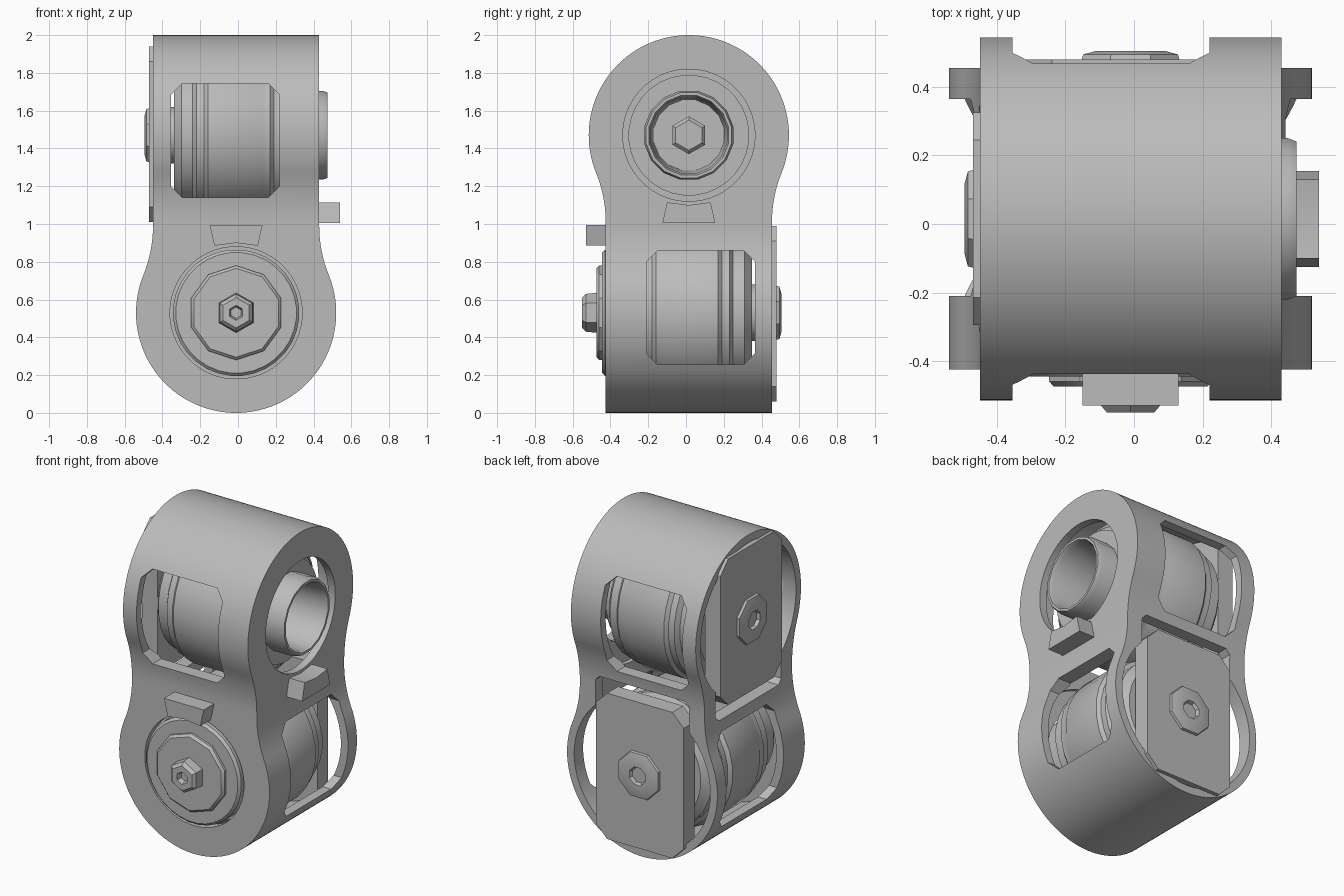
import bpy, bmesh
from math import pi, sin, cos, sqrt, atan2, radians
from mathutils import Matrix

old = bpy.data.objects.get("Cube")
if old:
    bpy.data.objects.remove(old, do_unlink=True)

grey = bpy.data.materials.new("plain grey")
grey.use_nodes = True
colour = (0.5, 0.5, 0.5, 1)
grey.diffuse_color = colour
grey.node_tree.nodes["Principled BSDF"].inputs["Base Color"].default_value = colour


def frame(x_axis, y_axis, z_axis, origin):
    m = Matrix((x_axis, y_axis, z_axis)).transposed().to_4x4()
    m.translation = origin
    return m


# Each joint's local z points out of its hub, local y towards the other joint
LOWER = frame((1, 0, 0), (0, 0, 1), (0, -1, 0), (-0.01, 0.02, 0.53))
UPPER = frame((0, -1, 0), (0, 0, -1), (1, 0, 0), (-0.01, 0.015, 1.47))
SIDEWAYS = Matrix.Rotation(pi / 2, 4, 'Y')
JOINTS = (("lower", LOWER), ("upper", UPPER))


def finish(bm, name, matrix):
    bmesh.ops.transform(bm, matrix=matrix, verts=bm.verts)
    bmesh.ops.recalc_face_normals(bm, faces=bm.faces)
    mesh = bpy.data.meshes.new(name)
    bm.to_mesh(mesh)
    bm.free()
    mesh.materials.append(grey)
    obj = bpy.data.objects.new(name, mesh)
    bpy.context.scene.collection.objects.link(obj)
    shade(mesh)
    return obj


def shade(mesh):
    mesh.polygons.foreach_set("use_smooth", [True] * len(mesh.polygons))
    mesh.set_sharp_from_angle(angle=radians(28))


def loft(name, rings, matrix):
    """Skin a list of equal rings and cap both ends."""
    bm = bmesh.new()
    loops = [[bm.verts.new(p) for p in ring] for ring in rings]
    n = len(loops[0])
    for a, b in zip(loops, loops[1:]):
        for i in range(n):
            j = (i + 1) % n
            bm.faces.new((a[i], a[j], b[j], b[i]))
    bm.faces.new(loops[0])
    bm.faces.new(loops[-1])
    return finish(bm, name, matrix)


def prism(name, outline, low, high, matrix):
    return loft(name, [[(x, y, z) for x, y in outline] for z in (low, high)], matrix)


def lathe(name, profile, sides, matrix):
    turn = [2 * pi * (i + 0.5) / sides for i in range(sides)]
    return loft(name, [[(r * cos(t), r * sin(t), z) for t in turn]
                       for r, z in profile], matrix)


def chamfered(x0, x1, y0, y1, c):
    return [(x0 + c, y0), (x1 - c, y0), (x1, y0 + c), (x1, y1 - c),
            (x1 - c, y1), (x0 + c, y1), (x0, y1 - c), (x0, y0 + c)]


def body_outline(radius=0.53, wall=0.44, fillet=0.7):
    """Round end flowing through a fillet into a straight neck."""
    height = sqrt((radius + fillet) ** 2 - (wall + fillet) ** 2)
    tangent = atan2(height, wall + fillet)
    half = []
    for i in range(41):
        t = -pi / 2 + (tangent + pi / 2) * i / 40
        half.append((radius * cos(t), radius * sin(t)))
    for i in range(1, 11):
        t = tangent * (1 - i / 10)
        half.append((wall + fillet - fillet * cos(t), height - fillet * sin(t)))
    half.append((wall, 1.6))
    return half + [(-x, y) for x, y in reversed(half[1:])]


def boolean(target, cutter, operation='DIFFERENCE'):
    cutter.hide_render = True
    mod = target.modifiers.new("cut", 'BOOLEAN')
    mod.object, mod.operation, mod.solver = cutter, operation, 'EXACT'
    bpy.context.view_layer.update()
    graph = bpy.context.evaluated_depsgraph_get()
    mesh = bpy.data.meshes.new_from_object(target.evaluated_get(graph))
    target.modifiers.clear()
    target.data = mesh
    bpy.data.objects.remove(cutter, do_unlink=True)


# Housing: two crossed round-ended prisms
housing = prism("housing", body_outline(), -0.7, 0.7, LOWER)
boolean(housing, prism("cutter", body_outline(), -0.7, 0.7, UPPER), 'INTERSECT')

# Motor bays, hub holes, side windows and the plate openings reaching into the neck
for side, m in JOINTS:
    boolean(housing, lathe("cutter", [(0.48, -0.8), (0.48, 0.39)], 64, m))
    boolean(housing, lathe("cutter", [(0.35, 0.3), (0.35, 0.8)], 48, m))
    window = chamfered(-0.23, 0.345, -0.275, 0.33, 0.06)
    boolean(housing, prism("cutter", window, -0.8, 0.8, m @ SIDEWAYS))
    neck = chamfered(-0.33, 0.33, -0.1, 0.54, 0.03)
    boolean(housing, prism("cutter", neck, -0.8, -0.3, m))
passage = chamfered(-0.37, 0.35, -0.35, 0.385, 0.02)
boolean(housing, prism("cutter", passage, 0.83, 1.17, Matrix()))
shade(housing.data)

for side, m in JOINTS:
    # Stepped motor drum
    lathe(side + "_motor", [
        (0.15, -0.36), (0.15, -0.33), (0.34, -0.33), (0.39, -0.29), (0.39, -0.23),
        (0.42, -0.21), (0.42, -0.17), (0.44, -0.15), (0.44, 0.12), (0.43, 0.14),
        (0.43, 0.18), (0.41, 0.2), (0.41, 0.25), (0.36, 0.29), (0.2, 0.29),
        (0.2, 0.03)], 28, m)

    # Flat end plate with a dished nut
    plate = chamfered(-0.31, 0.31, -0.47, 0.46, 0.08)
    prism(side + "_end_plate", plate, -0.46, -0.35, m)
    lathe(side + "_plate_nut", [(0.16, -0.44), (0.15, -0.475), (0.11, -0.485),
                                (0.06, -0.485), (0.05, -0.465)], 8, m)

    # Wedge-shaped stop beside the hub
    stop = [(-0.115, 0.355), (0, 0.37), (0.115, 0.355), (0.14, 0.465), (-0.14, 0.465)]
    prism(side + "_stop", stop, 0.42, 0.55, m)

# Closed hub with a raised faceted cap and a button on the lower joint
lathe("lower_hub", [(0.335, 0.25), (0.335, 0.45), (0.32, 0.465), (0.25, 0.465)], 32, LOWER)
lathe("lower_hub_cap", [(0.25, 0.44), (0.25, 0.48), (0.235, 0.495), (0.12, 0.495)], 10, LOWER)
lathe("lower_button", [(0.11, 0.45), (0.1, 0.55), (0.08, 0.57), (0.04, 0.57),
                       (0.03, 0.54)], 6, LOWER)

# Open tube with a collar, and a peg on its floor, on the upper joint
lathe("upper_hub_tube", [(0.24, 0.0), (0.24, 0.46), (0.23, 0.485), (0.215, 0.485),
                         (0.205, 0.46), (0.19, 0.06)], 16, UPPER)
collar = lathe("upper_hub_collar", [(0.32, 0.24), (0.32, 0.34)], 32, UPPER)
boolean(collar, lathe("cutter", [(0.235, 0.1), (0.235, 0.6)], 32, UPPER))
shade(collar.data)
lathe("upper_peg", [(0.1, 0.05), (0.1, 0.12), (0.08, 0.14)], 6, UPPER)
